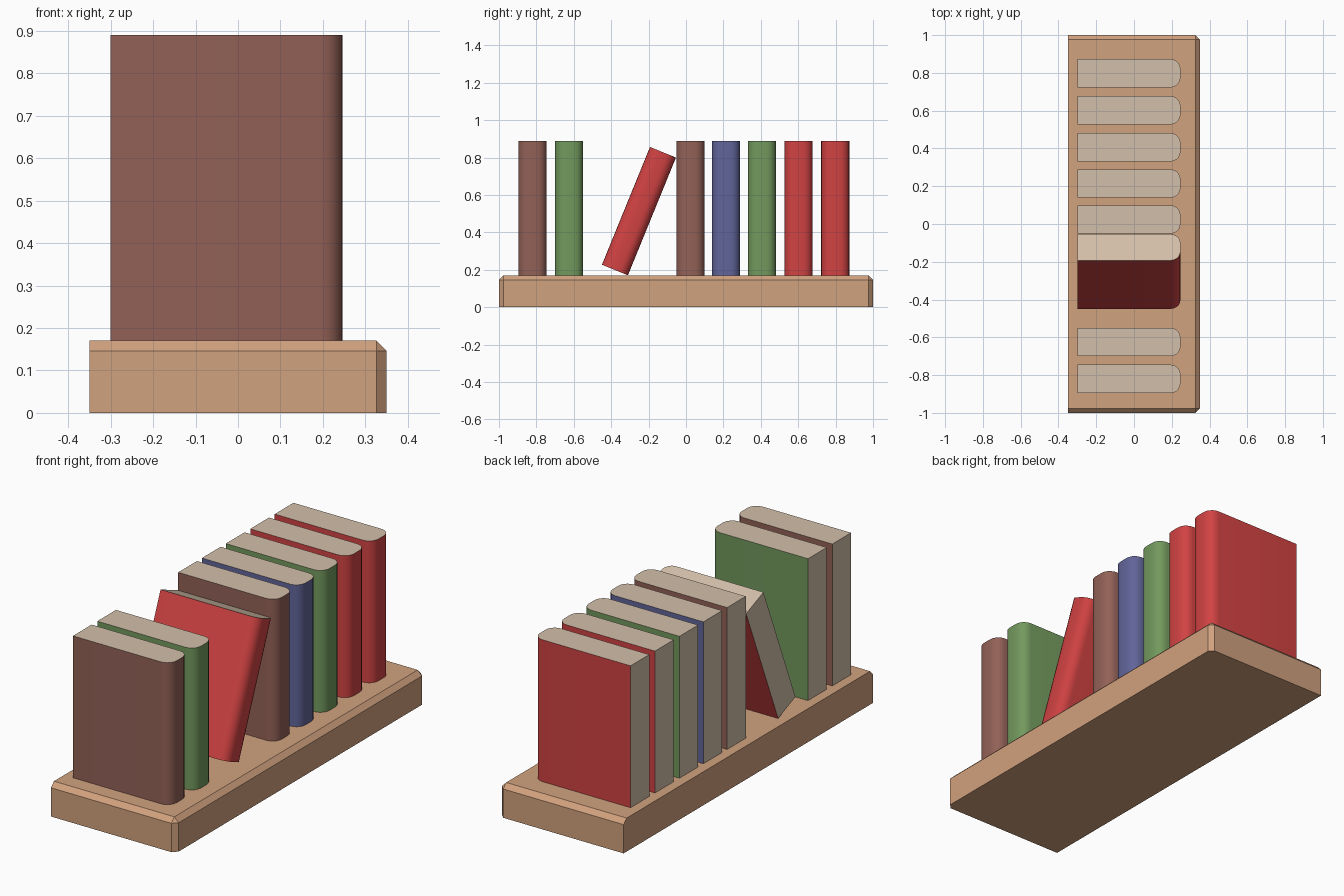
import bpy, bmesh, math
from mathutils import Matrix, Vector

if "Cube" in bpy.data.objects:
    bpy.data.objects.remove(bpy.data.objects["Cube"])


def material(name, rgb):
    m = bpy.data.materials.new(name)
    m.diffuse_color = (*rgb, 1)
    m.use_nodes = True
    m.node_tree.nodes["Principled BSDF"].inputs["Base Color"].default_value = m.diffuse_color
    return m


WOOD = material("wood", (0.64, 0.36, 0.21))
PAGES = material("pages", (0.65, 0.52, 0.40))
COVERS = {
    "brown": material("brown_cover", (0.29, 0.12, 0.095)),
    "green": material("green_cover", (0.17, 0.32, 0.11)),
    "blue": material("blue_cover", (0.12, 0.13, 0.32)),
    "red": material("red_cover", (0.64, 0.055, 0.055)),
}


def box(x0, x1, depth, height):
    """Box standing on z = 0, centred on y."""
    bm = bmesh.new()
    bmesh.ops.create_cube(bm, size=1)
    bmesh.ops.transform(bm, verts=bm.verts, matrix=Matrix.Translation(
        ((x0 + x1) / 2, 0, height / 2)) @ Matrix.Diagonal((x1 - x0, depth, height, 1)))
    return bm


def finish(bm, name, mats, smooth=False):
    bmesh.ops.recalc_face_normals(bm, faces=bm.faces)
    mesh = bpy.data.meshes.new(name)
    bm.to_mesh(mesh)
    bm.free()
    for m in mats:
        mesh.materials.append(m)
    ob = bpy.data.objects.new(name, mesh)
    bpy.context.collection.objects.link(ob)
    if smooth:
        bpy.ops.object.select_all(action='DESELECT')
        bpy.context.view_layer.objects.active = ob
        ob.select_set(True)
        bpy.ops.object.shade_smooth_by_angle(angle=math.radians(35))
    return ob


# Shelf board: chamfered except along the wall side and underneath
bm = box(-0.35, 0.35, 2.0, 0.17)


def exposed(e):
    mid = (e.verts[0].co + e.verts[1].co) / 2
    return mid.z > 0.01 and mid.x > -0.3


bmesh.ops.bevel(bm, geom=[e for e in bm.edges if exposed(e)], offset=0.024,
                segments=1, affect='EDGES', clamp_overlap=True)
finish(bm, "shelf_board", [WOOD])


# Books: rounded spine on +x, coloured covers, page block on top, bottom and back
def book(name, colour, y, z=0.17, height=0.72, lean=0):
    bm = box(-0.30, 0.246, 0.15, height)
    spine = [e for e in bm.edges if all(v.co.x > 0 for v in e.verts)
             and abs(e.verts[0].co.z - e.verts[1].co.z) > 0.1]
    bmesh.ops.bevel(bm, geom=spine, offset=0.052, segments=5, profile=0.5,
                    affect='EDGES')
    bm.normal_update()
    for f in bm.faces:
        f.material_index = 1 if abs(f.normal.z) > 0.9 or f.normal.x < -0.9 and f.calc_center_median().x < -0.2 else 0
    ob = finish(bm, name, [COVERS[colour], PAGES], smooth=True)
    ob.location = Vector((0, y, z))
    ob.rotation_euler.x = -lean


upright = [("brown", -0.82), ("green", -0.625), ("brown", 0.024), ("blue", 0.214),
           ("green", 0.406), ("red", 0.602), ("red", 0.798)]
for i, (colour, y) in enumerate(upright):
    book(f"{colour}_book_{i + 1}", colour, y)

# Shorter book leaning on its neighbour
book("leaning_book", "red", -0.38, 0.199, 0.68, math.radians(22.2))
